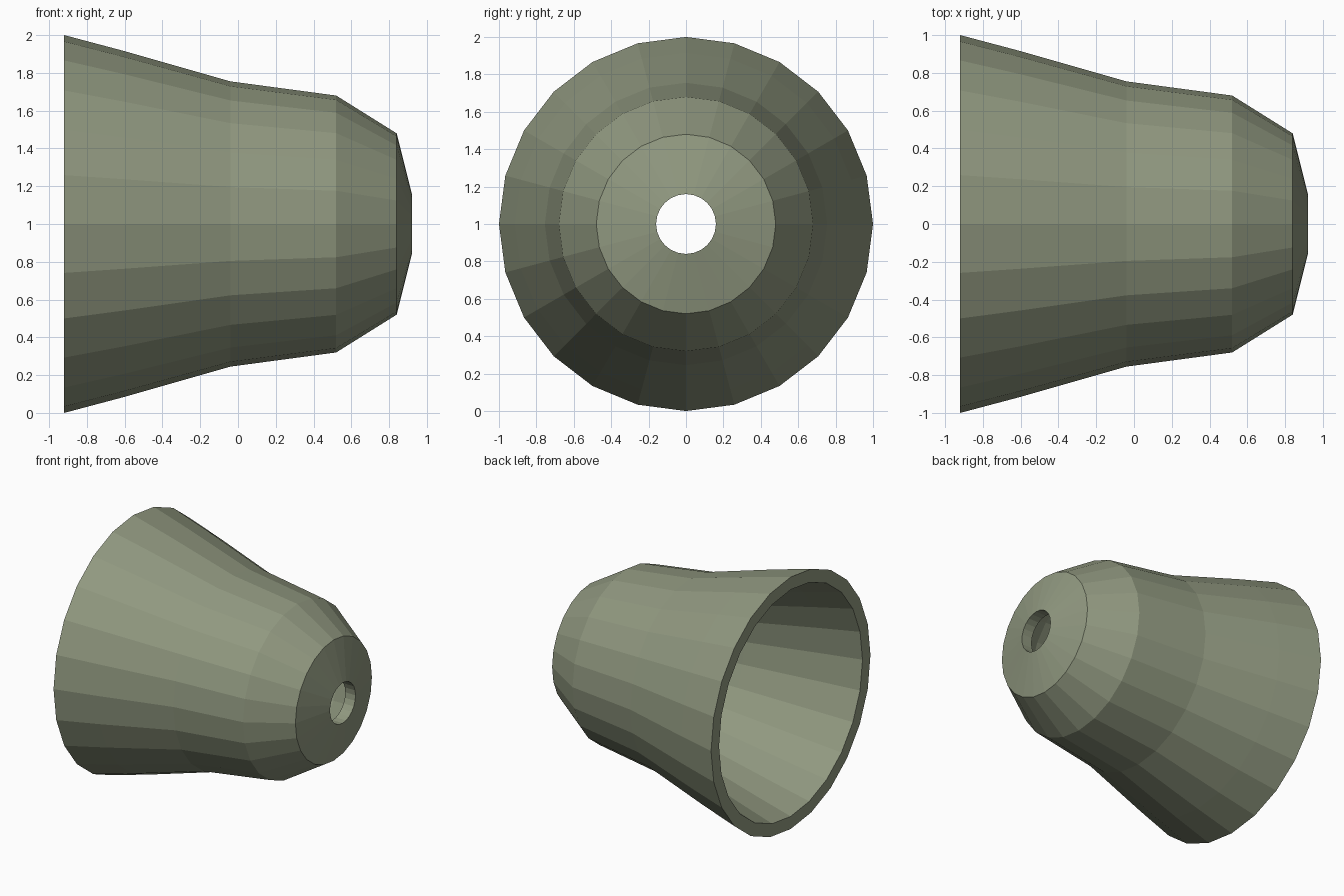
import bpy
import bmesh
import math

cube = bpy.data.objects.get("Cube")
if cube:
    bpy.data.objects.remove(cube, do_unlink=True)

SIDES = 24

olive = bpy.data.materials.new("olive_grey")
color = (0.28, 0.315, 0.215, 1)
olive.diffuse_color = color
olive.use_nodes = True
olive.node_tree.nodes["Principled BSDF"].inputs["Base Color"].default_value = color

# Closed wall section as (distance along x, radius): outside, then inside
outer = [(-0.92, 1.0), (-0.6, 0.915), (-0.04, 0.755),
         (0.52, 0.68), (0.84, 0.48), (0.92, 0.16)]
inner = [(0.83, 0.16), (0.77, 0.42), (0.48, 0.59),
         (-0.05, 0.66), (-0.62, 0.82), (-0.92, 0.9)]

# Flared shell, open at the wide end and pierced at the narrow end
bm = bmesh.new()
section = [bm.verts.new((x, 0, r)) for x, r in outer + inner]
edges = [bm.edges.new((a, b)) for a, b in zip(section, section[1:] + section[:1])]
bmesh.ops.spin(bm, geom=section + edges, cent=(0, 0, 0), axis=(1, 0, 0),
               angle=math.tau, steps=SIDES, use_merge=False)
bmesh.ops.remove_doubles(bm, verts=bm.verts, dist=0.0005)
bmesh.ops.recalc_face_normals(bm, faces=bm.faces)

mesh = bpy.data.meshes.new("flared_shell")
bm.to_mesh(mesh)
bm.free()
mesh.materials.append(olive)
shell = bpy.data.objects.new("flared_shell", mesh)
shell.location.z = 1
bpy.context.collection.objects.link(shell)
